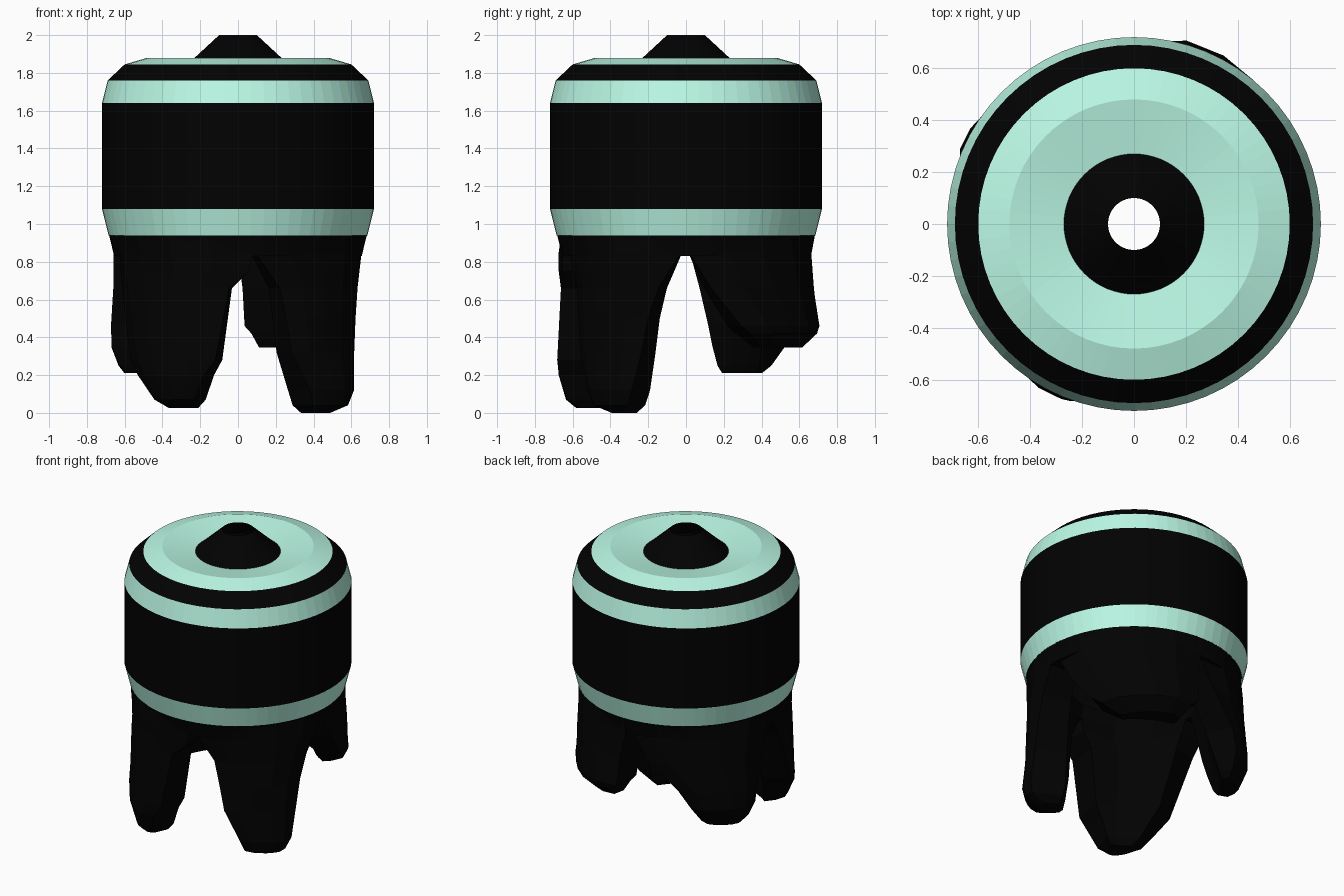
import bpy, bmesh
from math import cos, sin, radians, pi

if "Cube" in bpy.data.objects:
    bpy.data.objects.remove(bpy.data.objects["Cube"])


def material(name, color):
    m = bpy.data.materials.new(name)
    m.diffuse_color = color
    m.use_nodes = True
    m.node_tree.nodes["Principled BSDF"].inputs["Base Color"].default_value = m.diffuse_color
    return m


MINT = material("mint", (0.50, 0.95, 0.79, 1))
BLACK = material("black", (0.0005, 0.0005, 0.0005, 1))


def finish(name, bm, mat, recalc=False):
    if recalc:
        bmesh.ops.recalc_face_normals(bm, faces=bm.faces)
    me = bpy.data.meshes.new(name)
    bm.to_mesh(me)
    bm.free()
    me.materials.append(mat)
    ob = bpy.data.objects.new(name, me)
    bpy.context.collection.objects.link(ob)
    return ob


def lathe(name, profile, mat, n=64):
    """Revolve (radius, z) points, listed from the bottom/outside upward."""
    bm = bmesh.new()
    rings = [[bm.verts.new((r * cos(2 * pi * i / n), r * sin(2 * pi * i / n), z))
              for i in range(n)] for r, z in profile]
    for a, b in zip(rings, rings[1:]):
        for i in range(n):
            j = (i + 1) % n
            bm.faces.new((a[i], a[j], b[j], b[i]))
    return finish(name, bm, mat)


# How far the outer wall of a leg drops back across its width
FALLOFF = (0.91, 0.955, 0.98, 1, 1, 0.955)


def leg(name, levels):
    """Loft a curved wedge through (z, start angle, end angle, inner r, outer r)."""
    bm = bmesh.new()
    rings = []
    for z, a0, a1, ri, ro in levels:
        pts = []
        for k, f in enumerate(FALLOFF):
            a = radians(a0 + (a1 - a0) * k / 5)
            r = ro * (f if z < 0.9 else 1)
            pts.append((r * cos(a), r * sin(a), z))
        for k in (3, 2, 1, 0):
            a = radians(a0 + (a1 - a0) * k / 3)
            pts.append((ri * cos(a), ri * sin(a), z))
        rings.append([bm.verts.new(p) for p in pts])
    n = len(rings[0])
    for a, b in zip(rings, rings[1:]):
        for i in range(n):
            j = (i + 1) % n
            bm.faces.new((a[i], a[j], b[j], b[i]))
    bm.faces.new(rings[-1])
    return finish(name, bm, BLACK, recalc=True)


# Capsule body, in coloured bands
lathe("lower_mint_band", [(0.685, 0.94), (0.69, 0.96), (0.72, 1.08)], MINT)
lathe("wide_black_band", [(0.72, 1.08), (0.72, 1.64)], BLACK)
lathe("upper_mint_band", [(0.72, 1.64), (0.69, 1.76)], MINT)
lathe("shoulder_black_band", [(0.69, 1.76), (0.60, 1.845)], BLACK)
lathe("top_mint_ring", [(0.60, 1.845), (0.48, 1.88), (0.27, 1.845)], MINT)
# Open-topped nozzle
lathe("nozzle", [(0.27, 1.845), (0.23, 1.88), (0.10, 2.0)], BLACK)
# Collar that joins the legs under the body
lathe("leg_collar", [(0.45, 0.942), (0.45, 0.83), (0.655, 0.83), (0.682, 0.942)], BLACK)

# Four uneven legs, one per quadrant
leg("front_left_leg", [
    (0.938, 180, 275, 0.45, 0.682), (0.84, 183, 277, 0.45, 0.69),
    (0.75, 188, 275, 0.45, 0.69), (0.66, 194, 266, 0.46, 0.695),
    (0.28, 210, 260, 0.48, 0.725), (0.20, 217, 255, 0.49, 0.73),
    (0.07, 226, 250, 0.50, 0.70), (0.025, 232, 246, 0.52, 0.65)])
leg("front_right_leg", [
    (0.938, 275, 360, 0.45, 0.682), (0.84, 279, 357, 0.45, 0.685),
    (0.66, 291, 347, 0.45, 0.68), (0.50, 294, 342, 0.45, 0.685),
    (0.32, 297, 339, 0.45, 0.69), (0.12, 306, 335, 0.45, 0.71),
    (0.04, 309, 332, 0.46, 0.69), (0.0, 314, 327, 0.48, 0.60)])
leg("back_right_leg", [
    (0.938, 0, 90, 0.45, 0.682), (0.84, 2, 90, 0.45, 0.695),
    (0.66, 12, 87, 0.46, 0.71), (0.46, 26, 86, 0.50, 0.735),
    (0.42, 31, 82, 0.51, 0.73), (0.345, 42, 78, 0.54, 0.65)])
leg("back_left_leg", [
    (0.938, 90, 180, 0.45, 0.682), (0.84, 92, 177, 0.45, 0.69),
    (0.66, 102, 171, 0.46, 0.70), (0.47, 121, 166, 0.48, 0.725),
    (0.35, 128, 164, 0.51, 0.73), (0.25, 134, 162, 0.54, 0.69),
    (0.21, 138, 160, 0.56, 0.66)])
